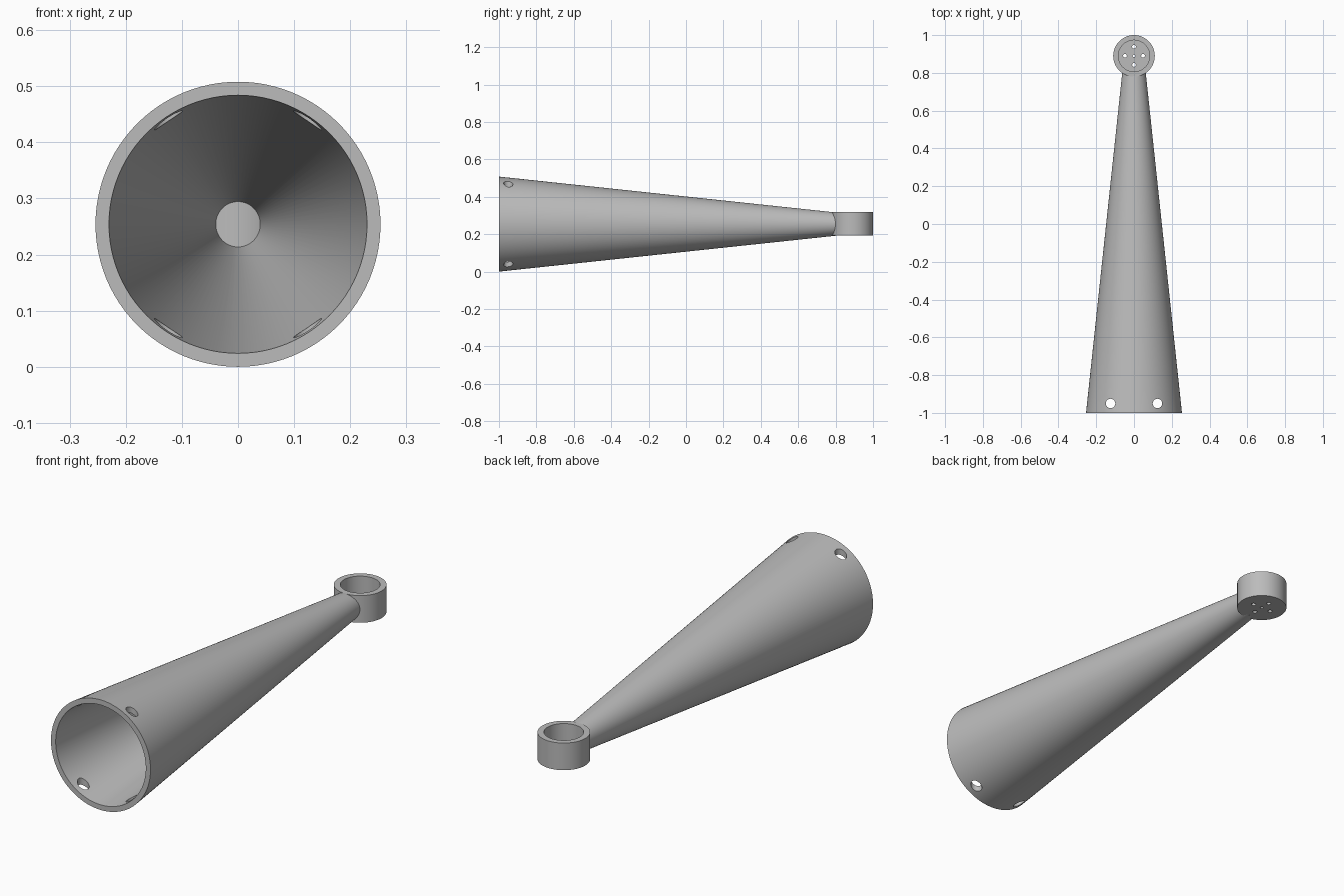
import bpy
import bmesh
from math import cos, sin, pi, radians

cube = bpy.data.objects.get("Cube")
if cube:
    bpy.data.objects.remove(cube, do_unlink=True)

grey = bpy.data.materials.new("plain grey")
grey.use_nodes = True
grey.diffuse_color = (0.5, 0.5, 0.5, 1)
grey.node_tree.nodes["Principled BSDF"].inputs["Base Color"].default_value = (0.5, 0.5, 0.5, 1)

SEGMENTS = 96
AXIS_Z = 0.254
CUP_Y = 0.89


def lathe_y(name, profile, z):
    """Turn a closed (radius, y) profile around a lengthwise axis."""
    bm = bmesh.new()
    rings = []
    for i in range(SEGMENTS):
        a = 2 * pi * i / SEGMENTS
        rings.append([bm.verts.new((r * cos(a), y, z + r * sin(a))) for r, y in profile])
    n = len(profile)
    for i in range(SEGMENTS):
        a, b = rings[i], rings[(i + 1) % SEGMENTS]
        for j in range(n):
            k = (j + 1) % n
            bm.faces.new((a[j], a[k], b[k], b[j]))
    bmesh.ops.recalc_face_normals(bm, faces=bm.faces)
    mesh = bpy.data.meshes.new(name)
    bm.to_mesh(mesh)
    bm.free()
    obj = bpy.data.objects.new(name, mesh)
    bpy.context.collection.objects.link(obj)
    return obj


def upright_cylinder(name, radius, x, y, bottom, top, sides):
    bpy.ops.mesh.primitive_cylinder_add(vertices=sides, radius=radius, depth=top - bottom,
                                        location=(x, y, (bottom + top) / 2))
    obj = bpy.context.object
    obj.name = name
    return obj


def cut(obj, cutters):
    """Subtract each cutter, then discard it."""
    bpy.context.view_layer.objects.active = obj
    for cutter in cutters:
        mod = obj.modifiers.new("cut", "BOOLEAN")
        mod.operation = "DIFFERENCE"
        mod.solver = "EXACT"
        mod.object = cutter
        bpy.ops.object.modifier_apply(modifier=mod.name)
        bpy.data.objects.remove(cutter, do_unlink=True)


def finish(obj):
    obj.data.materials.clear()
    obj.data.materials.append(grey)
    bpy.ops.object.select_all(action="DESELECT")
    obj.select_set(True)
    bpy.context.view_layer.objects.active = obj
    bpy.ops.object.shade_smooth_by_angle(angle=radians(30))


# Hollow tapered arm, with an extra ring of edges near the mouth
def taper(y):
    return 0.254 - 0.1065 * (y + 1)


WALL = 0.024
stations = [-1, -0.9, 0.803]
outside = [(taper(y), y) for y in stations]
inside = [(taper(y) - WALL, y) for y in reversed(stations)]
arm = lathe_y("tapered_arm", outside + inside, AXIS_Z)

# Two vertical fixing holes, each through the upper and lower wall
cut(arm, [upright_cylinder("fixing_hole_cutter", 0.025, x, -0.95, -0.1, 0.7, 32)
          for x in (-0.124, 0.124)])
finish(arm)

# Round end cup, open at the top
cup = upright_cylinder("end_cup", 0.11, 0, CUP_Y, 0.193, 0.318, SEGMENTS)
cutters = [upright_cylinder("cup_bore_cutter", 0.083, 0, CUP_Y, 0.218, 0.4, SEGMENTS)]

# Four screw holes and a smaller centre hole in the cup floor
for i in range(4):
    a = i * pi / 2
    cutters.append(upright_cylinder("screw_hole_cutter", 0.01, 0.048 * cos(a),
                                    CUP_Y + 0.048 * sin(a), 0.1, 0.3, 20))
cutters.append(upright_cylinder("centre_hole_cutter", 0.007, 0, CUP_Y, 0.1, 0.3, 20))
cut(cup, cutters)
finish(cup)
